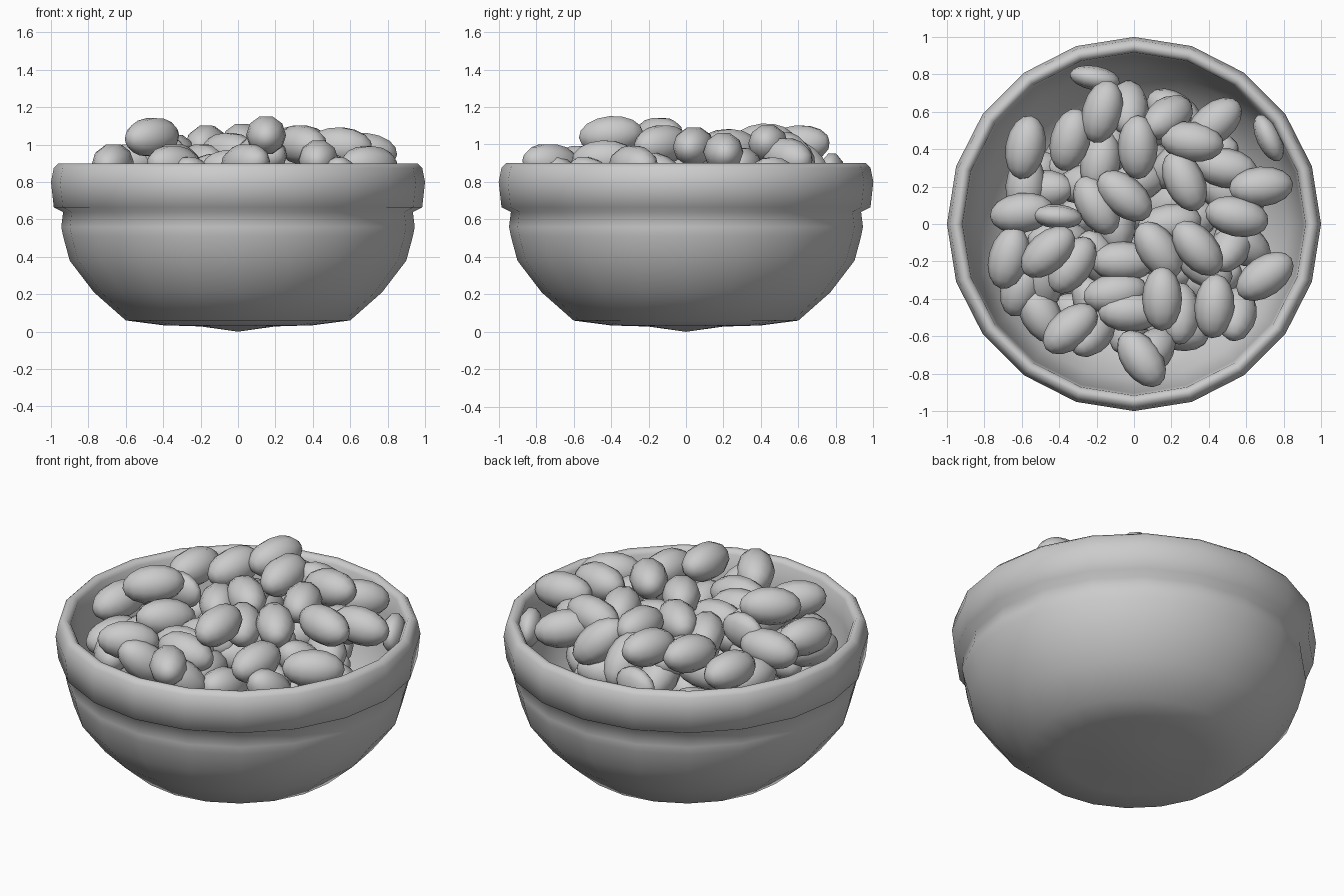
import bpy, bmesh, math, random
from mathutils import Matrix

if "Cube" in bpy.data.objects:
    bpy.data.objects.remove(bpy.data.objects["Cube"])

random.seed(4)
SIDES = 20


def finish(name, bm, angle):
    bmesh.ops.recalc_face_normals(bm, faces=bm.faces)
    mesh = bpy.data.meshes.new(name)
    bm.to_mesh(mesh)
    bm.free()
    ob = bpy.data.objects.new(name, mesh)
    bpy.context.collection.objects.link(ob)
    bpy.ops.object.select_all(action='DESELECT')
    ob.select_set(True)
    bpy.context.view_layer.objects.active = ob
    bpy.ops.object.shade_smooth_by_angle(angle=math.radians(angle))
    return ob


def lathe(name, profile):
    """Spin an (r, z) profile around the z axis."""
    bm = bmesh.new()
    verts = [bm.verts.new((r, 0, z)) for r, z in profile]
    edges = [bm.edges.new(pair) for pair in zip(verts, verts[1:])]
    bmesh.ops.spin(bm, geom=verts + edges, cent=(0, 0, 0), axis=(0, 0, 1),
                   angle=2 * math.pi, steps=SIDES, use_merge=False)
    bmesh.ops.remove_doubles(bm, verts=bm.verts, dist=0.0005)
    return finish(name, bm, 100)


# Bowl: outside from the base up, over the lip band, and down the inside
lathe("bowl", [
    (0, 0.0), (0.2, 0.028), (0.4, 0.034), (0.6, 0.06), (0.77, 0.21),
    (0.9, 0.38), (0.935, 0.51), (0.945, 0.56), (0.935, 0.64),
    (0.985, 0.665), (1.0, 0.8), (0.985, 0.875), (0.96, 0.9), (0.935, 0.897),
    (0.917, 0.875), (0.905, 0.75), (0.88, 0.56), (0.83, 0.4), (0.71, 0.25),
    (0.55, 0.12), (0, 0.08)])


def bean(name, x, y, z, turn, width=0.107, length=0.172, tilt=0.0):
    """Egg-like bean: a stretched sphere with its poles along its length."""
    bm = bmesh.new()
    m = (Matrix.Translation((x, y, z))
         @ Matrix.Rotation(math.radians(turn), 4, 'Z')
         @ Matrix.Rotation(math.radians(tilt), 4, 'Y')
         @ Matrix.Diagonal((length, width, 0.107, 1))
         @ Matrix.Rotation(math.pi / 2, 4, 'Y'))
    bmesh.ops.create_uvsphere(bm, u_segments=10, v_segments=8, radius=1, matrix=m)
    return finish(name, bm, 70)


# Visible beans on top of the heap: x, y, z, turn
TOP = [
    (-.17, .60, 1.0, 75), (-.34, .45, .95, 75), (-.58, .41, .90, 80),
    (.02, .41, 1.01, 90), (.31, .44, 1.0, -8), (.27, .23, .98, -65),
    (.43, .54, .93, 40), (.68, .20, .96, 5), (.55, .04, .99, -12),
    (.49, .30, .88, -10), (-.05, .15, .96, -40), (-.20, .10, .90, -60),
    (-.60, .06, .90, 8), (-.67, -.18, .90, 75), (-.46, -.15, 1.04, 42),
    (-.33, -.22, .90, 55), (.13, -.14, .95, -55), (.34, -.13, 1.0, -50),
    (-.06, -.20, .84, 0), (.15, -.40, 1.05, 90), (.43, -.44, .92, 85),
    (.70, -.28, .89, 35), (-.10, -.37, .85, 10), (-.02, -.47, .87, 0),
    (-.34, -.56, .89, 40), (.04, -.72, .90, -55), (-.18, .33, .85, 80),
    (.19, .0, .85, 10), (-.58, .20, .78, 85), (-.60, -.33, .76, 70),
    (-.50, -.48, .75, -60),
]
for i, b in enumerate(TOP):
    bean(f"top_bean_{i + 1}", *b, tilt=random.uniform(-8, 8))

# Beans tipped up, half buried in the heap
for i, b in enumerate([(.18, .57, .93, 35), (-.03, .62, .90, 90), (.10, -.68, .82, 50),
                       (.55, -.48, .80, 80), (.52, -.12, .82, 60), (-.22, -.58, .80, 50)]):
    bean(f"tipped_bean_{i + 1}", *b, tilt=40)

# Thin beans standing on edge
for i, b in enumerate([(-.21, .78, .85, -10), (.72, .46, .83, -65), (-.41, .04, .95, -5)]):
    bean(f"thin_bean_{i + 1}", *b, width=0.065, length=0.135)

# Beans filling the bowl below, in spiral layers
for layer, (z, radius, count) in enumerate([(.24, .45, 8), (.40, .57, 14),
                                            (.56, .64, 19), (.73, .60, 18)]):
    for k in range(count):
        r = radius * math.sqrt((k + .5) / count)
        a = k * 2.39996 + layer
        bean(f"fill_bean_{layer + 1}_{k + 1}", r * math.cos(a), r * math.sin(a),
             z + random.uniform(-.03, .04), random.uniform(0, 180),
             tilt=random.uniform(-25, 25))
